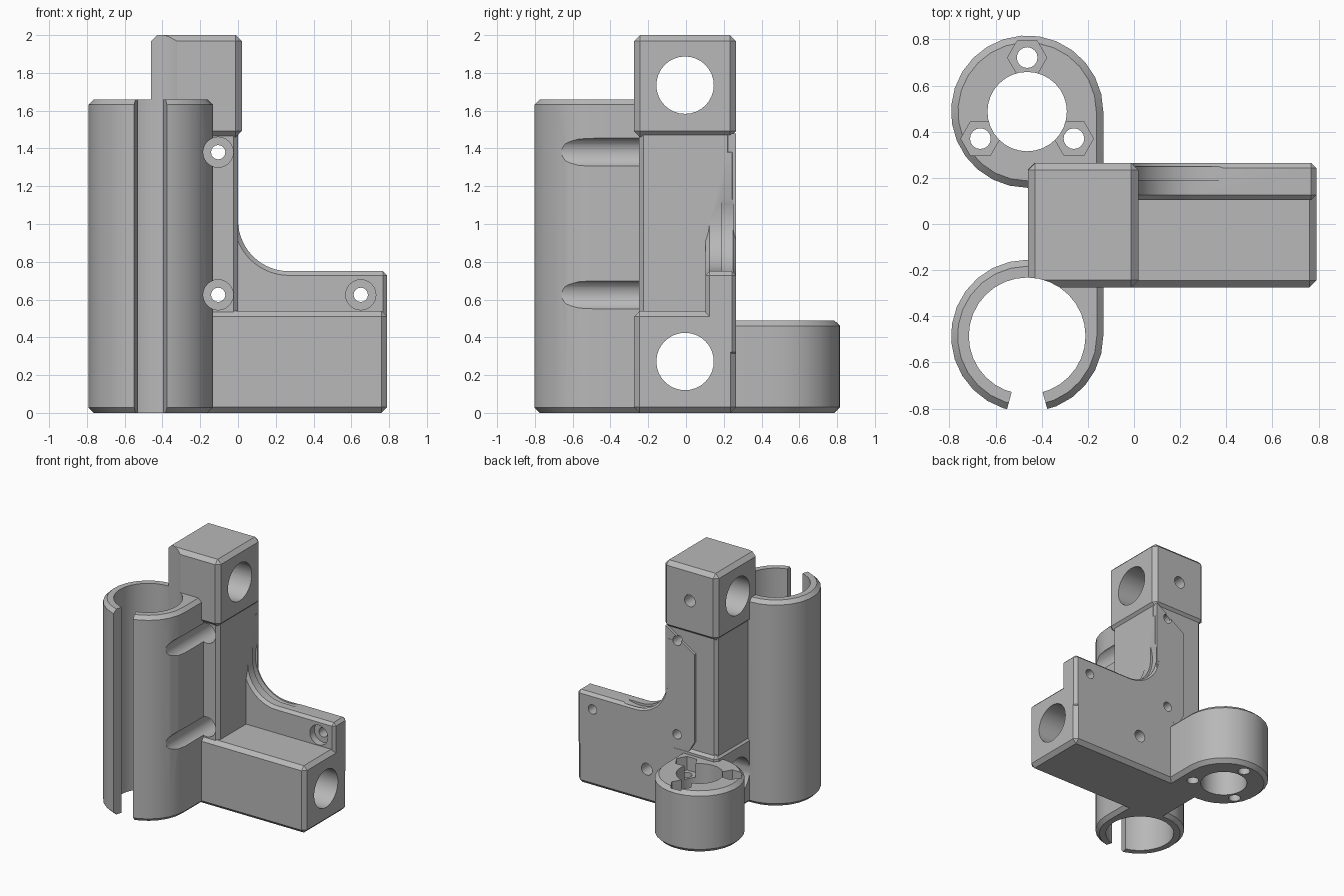
import bpy, bmesh, math
from mathutils import Matrix, Vector

cube = bpy.data.objects.get("Cube")
if cube:
    bpy.data.objects.remove(cube, do_unlink=True)

grey = bpy.data.materials.new("light grey plastic")
grey.use_nodes = True
COLOUR = (0.48, 0.48, 0.48, 1)
grey.diffuse_color = COLOUR
grey.node_tree.nodes["Principled BSDF"].inputs["Base Color"].default_value = COLOUR


def activate(ob):
    bpy.ops.object.select_all(action='DESELECT')
    ob.select_set(True)
    bpy.context.view_layer.objects.active = ob


def prism(name, points, low, high, axis='z', chamfer=0):
    """Extrude a 2D outline along z (points are x, y) or y (points are x, z)."""
    bm = bmesh.new()
    place = (lambda u, v: (u, v, low)) if axis == 'z' else (lambda u, v: (u, low, v))
    face = bm.faces.new([bm.verts.new(place(u, v)) for u, v in points])
    ext = bmesh.ops.extrude_face_region(bm, geom=[face])
    step = Vector((0, 0, high - low) if axis == 'z' else (0, high - low, 0))
    verts = [g for g in ext['geom'] if isinstance(g, bmesh.types.BMVert)]
    bmesh.ops.translate(bm, vec=step, verts=verts)
    bmesh.ops.recalc_face_normals(bm, faces=bm.faces)
    if chamfer:
        sharp = [e for e in bm.edges if e.calc_face_angle() > math.radians(60)]
        bmesh.ops.bevel(bm, geom=sharp, offset=chamfer, segments=1,
                        affect='EDGES', profile=0.5, clamp_overlap=True)
    mesh = bpy.data.meshes.new(name)
    bm.to_mesh(mesh)
    bm.free()
    mesh.materials.append(grey)
    ob = bpy.data.objects.new(name, mesh)
    bpy.context.collection.objects.link(ob)
    return ob


def box(name, x, y, z, chamfer=0.0):
    outline = [(x[0], y[0]), (x[1], y[0]), (x[1], y[1]), (x[0], y[1])]
    return prism(name, outline, z[0], z[1], 'z', chamfer)


def circle(cu, cv, r, sides, start=0, sweep=360):
    n = sides if sweep == 360 else sides + 1
    angles = [math.radians(start + sweep * i / sides) for i in range(n)]
    return [(cu + r * math.cos(a), cv + r * math.sin(a)) for a in angles]


def combine(target, other, operation):
    mod = target.modifiers.new("combine", 'BOOLEAN')
    mod.operation = operation
    mod.solver = 'EXACT'
    mod.object = other
    activate(target)
    bpy.ops.object.modifier_apply(modifier=mod.name)
    bpy.data.objects.remove(other, do_unlink=True)


CX, BEARING_Y, NUT_Y, R = -0.463, -0.485, 0.487, 0.33

# Blocks holding the two rods, and the slimmer column between them
body = box("bracket_body", (-0.46, 0.79), (-0.275, 0.265), (0, 0.54), 0.03)
solids = [
    box("upper_block", (-0.46, 0.02), (-0.275, 0.265), (1.46, 2), 0.032),
    box("column", (-0.445, 0), (-0.25, 0.245), (0.3, 1.7), 0.025),
]

# Raised pad on the back of the column
pad = [(-0.2, 0.5), (-0.002, 0.5), (-0.002, 1.48), (-0.26, 1.31), (-0.26, 0.6)]
solids.append(prism("back_pad", pad, 0.15, 0.264, 'y'))

# Rear flange with a concave curve up to the column
flange = [(-0.1, 0.3), (0.79, 0.3), (0.79, 0.75)]
flange += circle(0.27, 1.02, 0.27, 14, 270, -90)
flange += [(0, 1.4), (-0.1, 1.4)]
solids.append(prism("rear_flange", flange, 0.103, 0.265, 'y', 0.022))

# Round bearing tower and nut seat, each with a flat side against the body
tower = circle(CX, BEARING_Y, R, 20, 90, 270) + [(CX + R, BEARING_Y + R)]
solids.append(prism("bearing_tower", tower, 0, 1.66, 'z', 0.028))
seat = circle(CX, NUT_Y, R, 20, 270, -270) + [(CX + R, NUT_Y - R)]
solids.append(prism("nut_seat", seat, 0, 0.49, 'z', 0.03))

for part in solids:
    combine(body, part, 'UNION')

cutters = []

# Bearing bore and front slit
cutters.append(prism("bearing_bore", circle(CX, BEARING_Y, 0.253, 32), -0.1, 2.1))
slit = [(CX, BEARING_Y), (CX - 0.11, BEARING_Y - 0.4), (CX + 0.11, BEARING_Y - 0.4)]
cutters.append(prism("bearing_slit", slit, -0.1, 1.8))

# Lead nut bore with three screw holes and hexagonal traps
cutters.append(prism("nut_bore", circle(CX, NUT_Y, 0.172, 32), -0.1, 0.6))
for angle in (90, 210, 330):
    a = math.radians(angle)
    x, y = CX + 0.234 * math.cos(a), NUT_Y + 0.234 * math.sin(a)
    cutters.append(prism("nut_screw_hole", circle(x, y, 0.045, 16), -0.1, 0.6))
    cutters.append(prism("nut_trap", circle(x, y, 0.085, 6), 0.38, 0.6))

# Rod holes running across the body
for z in (0.272, 1.735):
    rod = prism("rod_hole", circle(0, 0, 0.152, 32), -1, 1)
    rod.data.transform(Matrix.Translation((0, -0.005, z)) @ Matrix.Rotation(math.pi / 2, 4, 'Y'))
    cutters.append(rod)

# Mounting screws with wide head recesses from the front
for x, z in ((-0.105, 1.38), (-0.105, 0.625), (0.65, 0.625)):
    cutters.append(prism("screw_hole", circle(x, z, 0.038, 16), -0.9, 0.4, 'y'))
    cutters.append(prism("screw_head_recess", circle(x, z, 0.08, 24), -0.9, 0.16, 'y'))

# Set screw holes in the back
for x, z in ((-0.22, 1.735), (0.165, 0.272)):
    cutters.append(prism("set_screw_hole", circle(x, z, 0.048, 16), 0.02, 0.4, 'y'))

# Shallow wheel clearance behind the concave curve
cutters.append(prism("wheel_clearance", circle(0.28, 1.03, 0.3, 48), 0.19, 0.25, 'y'))

for cutter in cutters:
    combine(body, cutter, 'DIFFERENCE')

activate(body)
bpy.ops.object.shade_smooth_by_angle(angle=math.radians(30))
